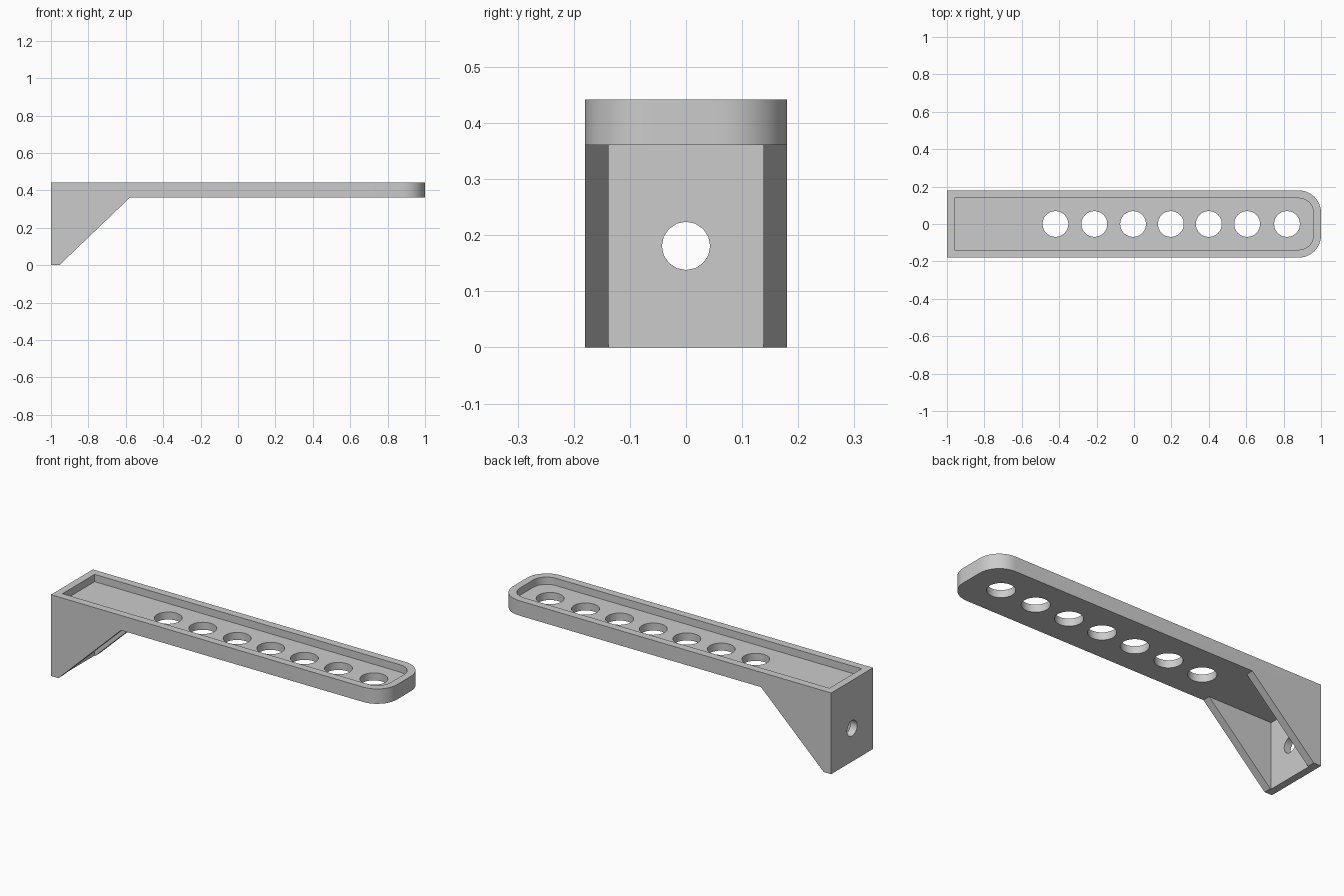
import bpy
import bmesh
import math
from mathutils import Matrix, Vector

cube = bpy.data.objects.get("Cube")
if cube:
    bpy.data.objects.remove(cube, do_unlink=True)

HALF_WIDTH, INNER_HALF = 0.18, 0.138
TOP, UNDERSIDE, FLOOR = 0.442, 0.361, 0.402

grey = bpy.data.materials.new("plain grey")
grey.use_nodes = True
colour = (0.6, 0.6, 0.6, 1)
grey.diffuse_color = colour
grey.node_tree.nodes["Principled BSDF"].inputs["Base Color"].default_value = colour


def make_object(name, bm):
    bmesh.ops.recalc_face_normals(bm, faces=bm.faces)
    mesh = bpy.data.meshes.new(name)
    bm.to_mesh(mesh)
    bm.free()
    mesh.materials.append(grey)
    obj = bpy.data.objects.new(name, mesh)
    bpy.context.collection.objects.link(obj)
    return obj


def extruded_profile(name, points, half_width, end_x=None, radius=0):
    """Extrude an x-z profile across y, rounding the upright edges at end_x."""
    bm = bmesh.new()
    face = bm.faces.new([bm.verts.new((x, -half_width, z)) for x, z in points])
    side = bmesh.ops.extrude_face_region(bm, geom=[face])
    moved = [v for v in side["geom"] if isinstance(v, bmesh.types.BMVert)]
    bmesh.ops.translate(bm, verts=moved, vec=(0, 2 * half_width, 0))
    if radius:
        corners = [e for e in bm.edges
                   if all(abs(v.co.x - end_x) < 1e-4 for v in e.verts)
                   and abs(e.verts[0].co.y - e.verts[1].co.y) < 1e-4]
        bmesh.ops.bevel(bm, geom=corners, offset=radius, segments=10,
                        profile=0.5, affect='EDGES')
    return make_object(name, bm)


def rectangle(x0, x1, z0, z1):
    return [(x0, z0), (x1, z0), (x1, z1), (x0, z1)]


def cylinder(name, radius, depth, sides, location, axis):
    bm = bmesh.new()
    turn = Vector((0, 0, 1)).rotation_difference(Vector(axis)).to_matrix().to_4x4()
    bmesh.ops.create_cone(bm, cap_ends=True, segments=sides, radius1=radius,
                          radius2=radius, depth=depth,
                          matrix=Matrix.Translation(location) @ turn)
    return make_object(name, bm)


def cut(target, cutter):
    cutter.hide_render = True
    mod = target.modifiers.new(cutter.name, 'BOOLEAN')
    mod.operation = 'DIFFERENCE'
    mod.solver = 'EXACT'
    mod.object = cutter
    bpy.context.view_layer.objects.active = target
    bpy.ops.object.modifier_apply(modifier=mod.name)
    bpy.data.objects.remove(cutter, do_unlink=True)


# Arm with its sloped bracket end
arm = extruded_profile(
    "bracket_arm",
    [(-1, 0), (-0.955, 0), (-0.578, UNDERSIDE), (1, UNDERSIDE), (1, TOP), (-1, TOP)],
    HALF_WIDTH, 1, 0.12)

# Hollow between the two side gussets
cut(arm, extruded_profile("gusset_gap", rectangle(-0.96, -0.578, -0.1, UNDERSIDE),
                          INNER_HALF))

# Shallow tray in the top
cut(arm, extruded_profile("tray_recess", rectangle(-0.96, 0.96, FLOOR, TOP + 0.1),
                          INNER_HALF, 0.96, 0.08))

# Row of round holes through the tray
for i, x in enumerate((-0.42, -0.212, -0.005, 0.197, 0.4, 0.605, 0.818)):
    cut(arm, cylinder(f"tray_hole_{i}", 0.069, 0.3, 32, (x, 0, 0.4), (0, 0, 1)))

# Screw hole in the mounting wall
cut(arm, cylinder("screw_hole", 0.043, 0.2, 16, (-1, 0, 0.181), (1, 0, 0)))

bpy.ops.object.select_all(action='DESELECT')
arm.select_set(True)
bpy.context.view_layer.objects.active = arm
bpy.ops.object.shade_smooth_by_angle(angle=math.radians(30))
